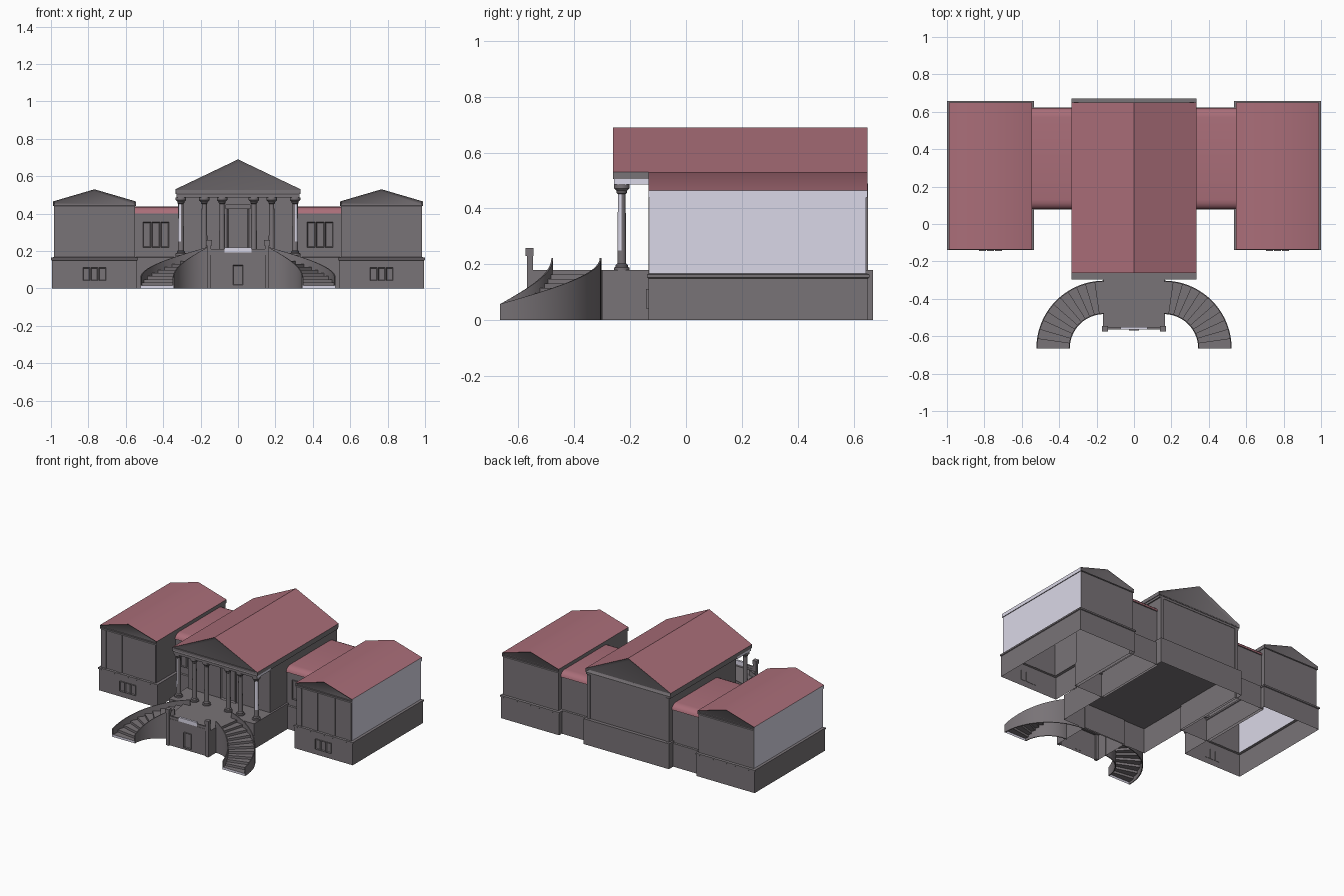
import bpy, bmesh, math

if "Cube" in bpy.data.objects:
    bpy.data.objects.remove(bpy.data.objects["Cube"])

def material(name, r, g, b):
    m = bpy.data.materials.new(name)
    m.diffuse_color = (r, g, b, 1)
    m.use_nodes = True
    m.node_tree.nodes["Principled BSDF"].inputs["Base Color"].default_value = m.diffuse_color
    return m

STONE = material("grey stone", 0.19, 0.172, 0.184)
ROOF = material("dusty red roof", 0.40, 0.155, 0.19)
PALE = material("pale lavender plaster", 0.73, 0.71, 0.83)

def finish(name, bm, mats, rule=None, smooth=None):
    bmesh.ops.recalc_face_normals(bm, faces=bm.faces)
    bm.normal_update()
    if rule:
        for f in bm.faces:
            f.material_index = rule(f)
    me = bpy.data.meshes.new(name)
    bm.to_mesh(me)
    bm.free()
    for m in mats:
        me.materials.append(m)
    ob = bpy.data.objects.new(name, me)
    bpy.context.collection.objects.link(ob)
    if smooth:
        bpy.ops.object.select_all(action='DESELECT')
        ob.select_set(True)
        bpy.context.view_layer.objects.active = ob
        bpy.ops.object.shade_smooth_by_angle(angle=math.radians(smooth))
    return ob

def tiers(name, rings, mats, rule=None):
    """Stacked rectangular rings (x0, x1, y0, y1, z), open underneath."""
    bm = bmesh.new()
    prev = None
    for x0, x1, y0, y1, z in rings:
        ring = [bm.verts.new(p) for p in ((x0, y0, z), (x1, y0, z), (x1, y1, z), (x0, y1, z))]
        if prev:
            for i in range(4):
                j = (i + 1) % 4
                bm.faces.new((prev[i], prev[j], ring[j], ring[i]))
        prev = ring
    bm.faces.new(prev)
    return finish(name, bm, mats, rule)

def box(name, x0, x1, y0, y1, z0, z1, mat=STONE, recess=0):
    """Closed box; its front face can be inset and pushed back."""
    bm = bmesh.new()
    bmesh.ops.create_cube(bm, size=1)
    for v in bm.verts:
        v.co = (x1 if v.co.x > 0 else x0, y1 if v.co.y > 0 else y0, z1 if v.co.z > 0 else z0)
    bm.normal_update()
    if recess:
        front = [f for f in bm.faces if f.normal.y < -.9]
        bmesh.ops.inset_individual(bm, faces=front, thickness=recess, depth=-.007)
    return finish(name, bm, [mat])

def extrude(name, pts, a, b, axis, mats, rule, inset=0, smooth=None):
    """Extrude a closed (u, z) profile along x or y, with recessed ends if wanted."""
    bm = bmesh.new()
    put = (lambda u, z, w: (u, w, z)) if axis == 'y' else (lambda u, z, w: (w, u, z))
    r0 = [bm.verts.new(put(u, z, a)) for u, z in pts]
    r1 = [bm.verts.new(put(u, z, b)) for u, z in pts]
    n = len(pts)
    for i in range(n):
        j = (i + 1) % n
        bm.faces.new((r0[i], r0[j], r1[j], r1[i]))
    ends = [bm.faces.new(r0), bm.faces.new(r1)]
    bmesh.ops.recalc_face_normals(bm, faces=bm.faces)
    if inset:
        bmesh.ops.inset_individual(bm, faces=ends, thickness=inset, depth=-0.012)
    return finish(name, bm, mats, rule, smooth)

def gable(name, cx, half, y0, y1, z0, eave, apex, inset, pale_side=0):
    pts = [(cx - half, z0), (cx + half, z0), (cx + half, eave), (cx, apex), (cx - half, eave)]
    def rule(f):
        n = f.normal
        if n.z > 0.3 and abs(n.y) < 0.1 and f.calc_area() > 0.05:
            return 1
        return 2 if n.x * pale_side > 0.9 else 0
    return extrude(name, pts, y0, y1, 'y', [STONE, ROOF, PALE], rule, inset, 50)

def window(name, cx, y, w, z0, z1):
    """Opening with a raised surround on a front wall at y."""
    box(name, cx - w / 2, cx + w / 2, y - 0.009, y + 0.002, z0, z1, recess=.006)

# side wings and the links joining them to the centre
for s, side in ((-1, "left"), (1, "right")):
    c = s * 0.7675
    def ring(hx, y0, y1, z, c=c):
        return (c - hx, c + hx, y0, y1, z)
    tiers(side + "_wing_walls",
          [ring(.228, -.135, .652, 0), ring(.228, -.135, .652, .15), ring(.2325, -.14, .657, .153),
           ring(.2325, -.14, .657, .164), ring(.217, -.13, .645, .168), ring(.217, -.13, .645, .45)],
          [STONE, PALE],
          lambda f, s=s: int(f.normal.x * s > .9 and f.calc_center_median().z > .2))
    gable(side + "_wing_roof", c, .222, -.135, .65, .44, .465, .53, .012, s)
    for i in (-1, 0, 1):
        window(side + "_basement_window", c + i * .043, -.135, .038, .042, .112)
        window(side + "_link_window", s * .439 + i * .048, .088, .044, .22, .355)
    for d in (-.195, -.07, .07, .195):
        box(side + "_wing_pilaster", c + d - .02, c + d + .02, -.134, -.128, .168, .44)
    xa, xb = sorted((s * .32, s * .56))
    tiers(side + "_link_walls",
          [(xa, xb, .078, .622, 0), (xa, xb, .078, .622, .165), (xa, xb, .088, .612, .168),
           (xa, xb, .088, .612, .41)], [STONE])
    curve = [(.08 + .05 * (1 - math.cos(t)), .40 + .037 * math.sin(t))
             for t in [k * math.pi / 8 for k in range(5)]]
    prof = curve + [(.70 - y, z) for y, z in reversed(curve)]
    extrude(side + "_link_roof", prof, xa, xb, 'x', [STONE, ROOF],
            lambda f: int(f.normal.z > .05), smooth=40)

# central block
tiers("centre_base", [(-.335, .335, -.298, .67, 0), (-.335, .335, -.298, .67, .18)], [STONE])
tiers("centre_walls", [(-.322, .322, -.10, .645, .18), (-.322, .322, -.10, .645, .50)], [STONE])
gable("centre_roof", 0, .335, -.262, .65, .505, .53, .69, .022)
extrude("portico_beam", [(-.33, .485), (.33, .485), (.33, .527), (-.33, .527)], -.258, -.10, 'y',
        [STONE, PALE], lambda f: int(abs(f.normal.x) > .9))
box("rear_cornice", -.33, .33, -.10, .648, .49, .506)
for s in (-1, 1):
    box("rear_corner_strip", s * .31 - .012, s * .31 + .012, .64, .652, .18, .49)

# entrance doorway
box("doorway", -.06, .06, -.112, -.098, .18, .44, recess=.012)
box("door_lintel", -.066, .066, -.122, -.10, .425, .45)

# portico columns, turned from one profile; corner shafts have a pale outer face
COLUMN = [(.028, .18), (.028, .188), (.022, .191), (.022, .197), (.016, .203), (.016, .25),
          (.0135, .452), (.018, .456), (.018, .462), (.026, .47), (.028, .472), (.028, .487)]
for x in (-.305, -.18, -.085, .085, .18, .305):
    bm = bmesh.new()
    vs = [bm.verts.new((x + r, -.23, z)) for r, z in COLUMN]
    es = [bm.edges.new(p) for p in zip(vs, vs[1:])]
    bmesh.ops.spin(bm, geom=vs + es, cent=(x, -.23, 0), axis=(0, 0, 1),
                   angle=2 * math.pi, steps=20, use_merge=True)
    bmesh.ops.remove_doubles(bm, verts=bm.verts, dist=1e-5)
    def shaft(f, x=x):
        mid = f.calc_center_median().z
        return int(abs(x) > .3 and .25 < mid < .45 and f.normal.x * x > 0.03 and f.normal.y < 0)
    finish("column", bm, [STONE, PALE], shaft, smooth=35)

# landing with parapet, posts and lower door
tiers("landing", [(-.165, .165, -.56, -.29, 0), (-.165, .165, -.56, -.29, .18)], [STONE])
box("landing_parapet", -.15, .15, -.565, -.55, .178, .192)
box("parapet_panel", -.072, .072, -.565, -.55, .192, .22, PALE)
for s in (-1, 1):
    box("parapet_wing", *sorted((s * .072, s * .15)), -.563, -.552, .192, .21)
    box("landing_post", s * .155 - .011, s * .155 + .011, -.57, -.548, 0, .235)
    box("post_cap", s * .155 - .015, s * .155 + .015, -.575, -.545, .23, .258)
window("lower_door", 0, -.56, .056, .018, .125)

# curved stairs: quarter turns with thin side walls
CX, CY, R0, R1, STEPS = .16, -.665, .186, .362, 11
for s, side in ((-1, "left"), (1, "right")):
    def pt(r, t, z, s=s):
        a = t * math.pi / 2
        return (s * (CX + r * math.cos(a)), CY + r * math.sin(a), z)
    bm = bmesh.new()
    def quad(*ps):
        return bm.faces.new([bm.verts.new(p) for p in ps])
    for i in range(STEPS):
        a, b = i / STEPS, (i + 1) / STEPS
        z0, z1 = .18 * i / STEPS, .18 * (i + 1) / STEPS
        quad(pt(R0, a, z0), pt(R1, a, z0), pt(R1, a, z1), pt(R0, a, z1))
        quad(pt(R0, a, z1), pt(R1, a, z1), pt(R1, b, z1), pt(R0, b, z1))
    bmesh.ops.remove_doubles(bm, verts=bm.verts, dist=1e-5)
    finish(side + "_stair_steps", bm, [STONE, PALE],
           lambda f: int(abs(f.normal.y) > .9 and f.calc_center_median().z < .015))
    for part, ra, rb in (("inner", R0 - .003, R0 + .003), ("outer", R1 - .006, R1)):
        bm = bmesh.new()
        prev = None
        for k in range(23):
            t = k / 22
            top = .058 + .164 * t
            cur = [bm.verts.new(pt(*p)) for p in ((ra, t, 0), (rb, t, 0), (rb, t, top), (ra, t, top))]
            if prev:
                for i in range(4):
                    j = (i + 1) % 4
                    bm.faces.new((prev[i], prev[j], cur[j], cur[i]))
            else:
                bm.faces.new(cur)
            prev = cur
        bm.faces.new(prev)
        finish(side + "_stair_" + part + "_wall", bm, [STONE], smooth=35)
